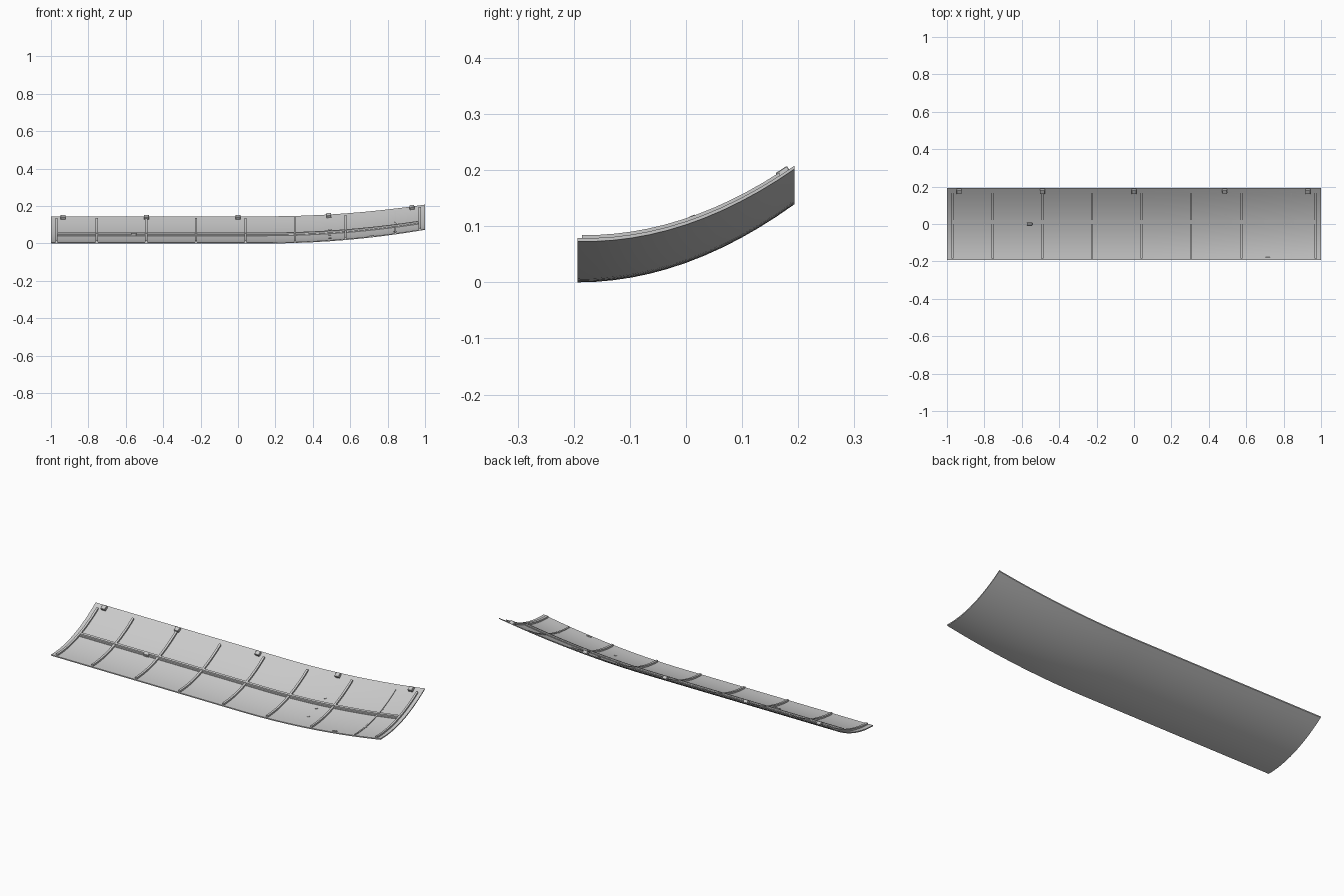
import bpy, bmesh, math

if "Cube" in bpy.data.objects:
    bpy.data.objects.remove(bpy.data.objects["Cube"])

HALF_W = 0.193
SKIN = 0.006


def height(x, y):
    """Outer (lower) surface: parabolic section, nose end curling upward."""
    t = (y + HALF_W) / (2 * HALF_W)
    lift = 0.073 * (max(0.0, x - 0.15) / 0.85) ** 2
    return 0.139 * t * t + lift * (1 - 0.14 * t)


def patch(name, x0, x1, y0, y1, h0, h1, nx, ny):
    """Closed slab following the curved surface between two offsets."""
    bm = bmesh.new()
    layers = []
    for h in (h0, h1):
        layers.append([[bm.verts.new((x, y, height(x, y) + h))
                        for y in [y0 + (y1 - y0) * j / ny for j in range(ny + 1)]]
                       for x in [x0 + (x1 - x0) * i / nx for i in range(nx + 1)]])
    lo, hi = layers
    for i in range(nx):
        for j in range(ny):
            for g in layers:
                bm.faces.new((g[i][j], g[i + 1][j], g[i + 1][j + 1], g[i][j + 1]))
    for i in range(nx):
        for j in (0, ny):
            bm.faces.new((lo[i][j], lo[i + 1][j], hi[i + 1][j], hi[i][j]))
    for j in range(ny):
        for i in (0, nx):
            bm.faces.new((lo[i][j], lo[i][j + 1], hi[i][j + 1], hi[i][j]))
    bmesh.ops.recalc_face_normals(bm, faces=bm.faces[:])
    me = bpy.data.meshes.new(name)
    bm.to_mesh(me)
    bm.free()
    ob = bpy.data.objects.new(name, me)
    bpy.context.collection.objects.link(ob)
    smooth(ob)
    return ob


def smooth(ob):
    bpy.ops.object.select_all(action='DESELECT')
    ob.select_set(True)
    bpy.context.view_layer.objects.active = ob
    bpy.ops.object.shade_smooth_by_angle(angle=math.radians(30))


def tilt(x, y):
    e = 0.01
    return (math.atan((height(x, y + e) - height(x, y - e)) / (2 * e)),
            -math.atan((height(x + e, y) - height(x - e, y)) / (2 * e)), 0)


def block(name, x, y, size, lift):
    """Small bevelled box seated on the inner surface."""
    bpy.ops.mesh.primitive_cube_add(size=1, location=(x, y, height(x, y) + lift))
    ob = bpy.context.object
    ob.name = name
    ob.scale = size
    ob.rotation_euler = tilt(x, y)
    bpy.ops.object.transform_apply(location=False, rotation=False, scale=True)
    bev = ob.modifiers.new("bevel", 'BEVEL')
    bev.width = 0.0015
    bev.segments = 1


# curved outer panel
patch("outer_panel", -1, 1, -HALF_W, HALF_W, 0, SKIN, 40, 12)

# cross ribs; the one near the nose is shallow
for x in (-0.97, -0.755, -0.49, -0.225, 0.04, 0.305, 0.575, 0.84, 0.972):
    shallow = x == 0.84
    w, top = (0.004, 0.010) if shallow else (0.006, 0.015)
    patch("cross_rib", x - w, x + w, -0.185, 0.167, 0.003, top, 1, 12)

# long central stiffener: wide base flange with a raised web
patch("spine_base", -0.965, 0.965, 0.001, 0.021, 0.003, 0.010, 40, 1)
patch("spine_web", -0.965, 0.965, 0.006, 0.016, 0.008, 0.018, 40, 1)

# clips along the rear edge
for x in (-0.935, -0.49, 0.0, 0.485, 0.93):
    block("edge_clip", x, 0.174, (0.026, 0.024, 0.016), 0.014)

# small fittings
block("spine_bracket", -0.558, 0.002, (0.03, 0.014, 0.016), 0.013)
block("front_tab", 0.715, -0.181, (0.026, 0.008, 0.006), 0.008)

# fastener heads
for x, y in [(0.492, 0.053), (0.492, -0.02), (0.492, -0.092), (0.84, 0.05), (0.84, -0.092)]:
    bpy.ops.mesh.primitive_cylinder_add(vertices=12, radius=0.008, depth=0.006,
                                        location=(x, y, height(x, y) + 0.0055),
                                        rotation=tilt(x, y))
    bpy.context.object.name = "fastener_head"
    smooth(bpy.context.object)
